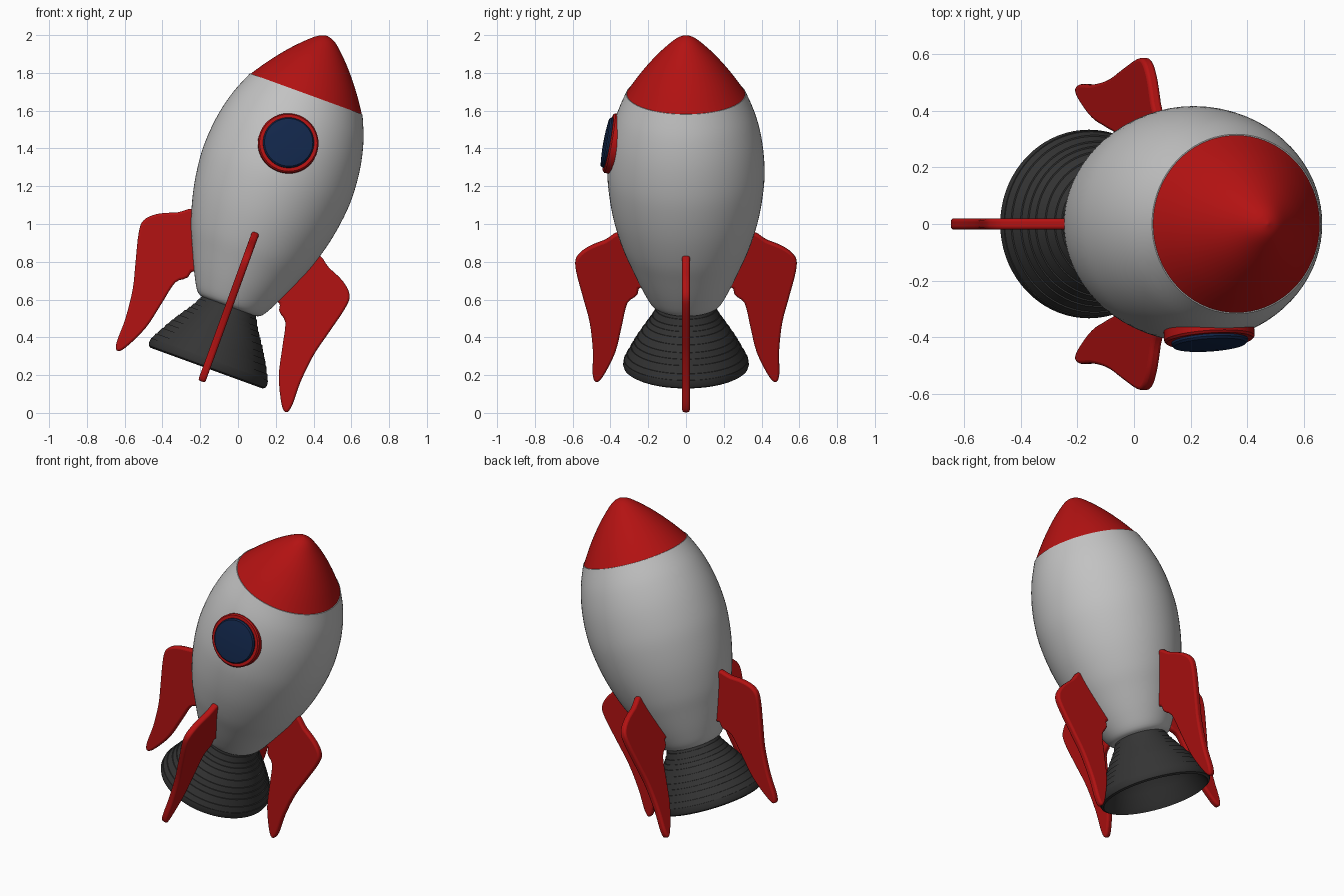
import bpy, bmesh, math
from mathutils import Matrix, Vector

if "Cube" in bpy.data.objects:
    bpy.data.objects.remove(bpy.data.objects["Cube"])

# The rocket is modelled upright (z = axis, 0 = nozzle mouth) and then tilted
TILT = Matrix.Translation((-0.167, 0, 0.237)) @ Matrix.Rotation(math.radians(20), 4, 'Y')


def material(name, rgb):
    m = bpy.data.materials.new(name)
    m.diffuse_color = (*rgb, 1)
    m.use_nodes = True
    m.node_tree.nodes["Principled BSDF"].inputs["Base Color"].default_value = m.diffuse_color
    return m


RED = material("red", (0.45, 0.006, 0.006))
GREY = material("light grey", (0.54, 0.54, 0.54))
BLACK = material("charcoal", (0.035, 0.035, 0.035))
BLUE = material("navy glass", (0.006, 0.02, 0.07))


def spline(pts, n=5, closed=False):
    """Smooth curve through 2D points."""
    out, k = [], len(pts)
    get = (lambda i: Vector(pts[i % k])) if closed else (lambda i: Vector(pts[min(max(i, 0), k - 1)]))
    for i in range(k if closed else k - 1):
        a, b, c, d = (get(i + j) for j in (-1, 0, 1, 2))
        for j in range(n):
            t = j / n
            out.append(0.5 * (2 * b + (c - a) * t + (2 * a - 5 * b + 4 * c - d) * t * t
                              + (3 * b - a - 3 * c + d) * t ** 3))
    if not closed:
        out.append(Vector(pts[-1]))
    return [tuple(p) for p in out]


def finish(name, bm, mat, matrix, angle=35):
    bmesh.ops.remove_doubles(bm, verts=bm.verts, dist=1e-5)
    bmesh.ops.recalc_face_normals(bm, faces=bm.faces)
    me = bpy.data.meshes.new(name)
    bm.to_mesh(me)
    bm.free()
    me.materials.append(mat)
    me.polygons.foreach_set("use_smooth", [True] * len(me.polygons))
    me.set_sharp_from_angle(angle=math.radians(angle))
    ob = bpy.data.objects.new(name, me)
    bpy.context.collection.objects.link(ob)
    ob.matrix_world = matrix
    return ob


def lathe(name, profile, mat, matrix=TILT, seg=72):
    """Revolve (height, radius) points about z."""
    bm = bmesh.new()
    rings = []
    for s, r in profile:
        rings.append([bm.verts.new((r * math.cos(2 * math.pi * i / seg),
                                    r * math.sin(2 * math.pi * i / seg), s)) for i in range(seg)])
    for a, b in zip(rings, rings[1:]):
        for i in range(seg):
            j = (i + 1) % seg
            bm.faces.new((a[i], a[j], b[j], b[i]))
    return finish(name, bm, mat, matrix)


# Hull, with a small lip under the nose
hull = spline([(0.345, 0.14), (0.365, 0.183), (0.45, 0.232), (0.58, 0.292), (0.7, 0.342),
               (0.85, 0.385), (1.0, 0.41), (1.13, 0.416), (1.28, 0.402), (1.42, 0.368), (1.545, 0.317)])
lathe("hull", [(0.345, 0)] + hull + [(1.545, 0.305)], GREY)

# Nose cone
nose = spline([(1.545, 0.313), (1.64, 0.248), (1.74, 0.168), (1.82, 0.09), (1.858, 0.042), (1.872, 0)])
lathe("nose_cone", [(1.545, 0)] + nose, RED)

# Engine nozzle: stepped bell outside, hollow inside
bell = spline([(0.05, 0.326), (0.12, 0.288), (0.18, 0.254), (0.25, 0.208), (0.3, 0.175), (0.36, 0.145)], 2)
outer = [(0.0, 0.315), (0.008, 0.328), (0.022, 0.333), (0.05, 0.329)]
for (s0, r0), (s1, r1) in zip(bell, bell[1:]):
    outer += [(s0, r0), (s1, r1 + 0.005)]
inner = [(0.24, 0), (0.24, 0.17), (0.17, 0.225), (0.1, 0.265), (0.03, 0.295)]
lathe("engine_nozzle", inner + outer + [(0.36, 0)], BLACK)

# Four swept fins, outline as (radius, height)
outline = spline([(0.33, 0.752), (0.43, 0.72), (0.525, 0.677), (0.58, 0.622), (0.582, 0.55),
                  (0.545, 0.4), (0.51, 0.26), (0.493, 0.1), (0.494, -0.03), (0.477, -0.075),
                  (0.44, -0.045), (0.375, 0.09), (0.34, 0.24), (0.31, 0.37), (0.25, 0.455)], 4, True)
# drop the closing span and run the root inside the hull instead
outline = outline[:-3] + [(0.17, 0.47), (0.24, 0.72)]
T = 0.02
for k, side in enumerate(("right", "back", "left", "front")):
    bm = bmesh.new()
    face = bm.faces.new([bm.verts.new((r, -T, s)) for r, s in outline])
    ext = bmesh.ops.extrude_face_region(bm, geom=[face])
    bmesh.ops.translate(bm, vec=(0, 2 * T, 0),
                        verts=[v for v in ext["geom"] if isinstance(v, bmesh.types.BMVert)])
    fin = finish("fin_" + side, bm, RED, TILT @ Matrix.Rotation(k * math.pi / 2, 4, 'Z'), 40)
    bev = fin.modifiers.new("round_edges", 'BEVEL')
    bev.width, bev.segments = 0.012, 3
    bev.limit_method, bev.angle_limit = 'ANGLE', math.radians(50)
    bev.use_clamp_overlap = False

# Porthole on the front, leaning back with the hull surface
port = (TILT @ Matrix.Translation((0, -0.4, 1.267))
        @ Matrix.Rotation(math.radians(90 - 11), 4, 'X'))
lathe("porthole_frame", [(-0.06, 0.16), (0.004, 0.16), (0.012, 0.153), (0.012, 0.13), (-0.05, 0.13)], RED, port)
lathe("porthole_glass", [(-0.04, 0.135), (0.02, 0.135), (0.028, 0.128), (0.033, 0.08), (0.035, 0)], BLUE, port)
